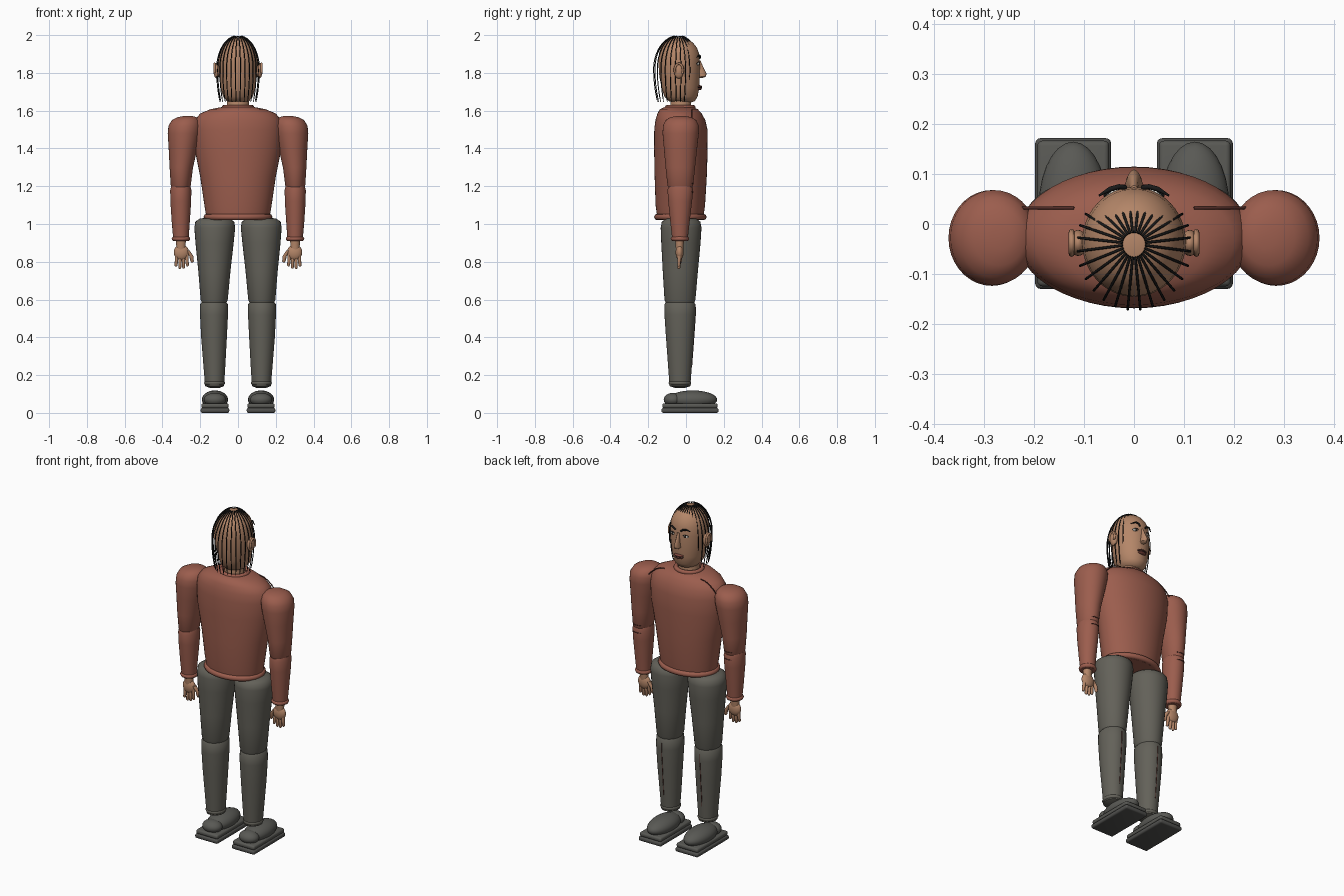
import bpy, bmesh, math
from mathutils import Vector

cube = bpy.data.objects.get("Cube")
if cube:
    bpy.data.objects.remove(cube)


def material(name, r, g, b):
    mat = bpy.data.materials.new(name)
    mat.use_nodes = True
    mat.diffuse_color = (r, g, b, 1)
    shader = next(n for n in mat.node_tree.nodes if n.type == 'BSDF_PRINCIPLED')
    shader.inputs["Base Color"].default_value = (r, g, b, 1)
    shader.inputs["Roughness"].default_value = 0.7
    return mat


SKIN = material("skin", .46, .24, .14)
SWEATER = material("brick knit", .33, .11, .075)
SEAM = material("dark seam", .08, .025, .02)
TROUSERS = material("grey cloth", .125, .12, .1)
SHOE = material("shoe grey", .1, .1, .09)
SOLE = material("sole grey", .08, .08, .075)
HAIR = material("black hair", .01, .01, .01)
LIPS = material("lip red", .2, .06, .045)
WHITE = material("eye white", .7, .68, .62)
IRIS = material("dark iris", .03, .02, .015)


def finish(bm, name, mat, angle=50):
    """Turn a bmesh into a smooth shaded object."""
    bmesh.ops.recalc_face_normals(bm, faces=bm.faces)
    mesh = bpy.data.meshes.new(name)
    bm.to_mesh(mesh)
    bm.free()
    mesh.materials.append(mat)
    obj = bpy.data.objects.new(name, mesh)
    bpy.context.collection.objects.link(obj)
    bpy.ops.object.select_all(action='DESELECT')
    obj.select_set(True)
    bpy.context.view_layer.objects.active = obj
    bpy.ops.object.shade_smooth_by_angle(angle=math.radians(angle))
    return obj


def loft(name, mat, rings, sides=36):
    """Skin a stack of ellipses given as z, centre x, centre y, radius x, radius y."""
    bm = bmesh.new()
    loops = []
    for z, cx, cy, rx, ry in rings:
        turns = [math.tau * i / sides for i in range(sides)]
        loops.append([bm.verts.new((cx + rx * math.cos(t), cy + ry * math.sin(t), z)) for t in turns])
    for low, high in zip(loops, loops[1:]):
        for i in range(sides):
            j = (i + 1) % sides
            bm.faces.new((low[i], low[j], high[j], high[i]))
    bm.faces.new(loops[0])
    bm.faces.new(loops[-1])
    return finish(bm, name, mat)


def ball(name, mat, centre, radii):
    bm = bmesh.new()
    bmesh.ops.create_uvsphere(bm, u_segments=28, v_segments=16, radius=1)
    bmesh.ops.scale(bm, vec=radii, verts=bm.verts)
    bmesh.ops.translate(bm, vec=centre, verts=bm.verts)
    return finish(bm, name, mat)


def slab(name, mat, centre, size, bevel):
    bm = bmesh.new()
    bmesh.ops.create_cube(bm, size=1)
    bmesh.ops.scale(bm, vec=size, verts=bm.verts)
    bmesh.ops.translate(bm, vec=centre, verts=bm.verts)
    bmesh.ops.bevel(bm, geom=bm.edges[:], offset=bevel, segments=3, profile=.5, affect='EDGES')
    return finish(bm, name, mat)


def tube(name, mat, paths, radius, cyclic=False, tip=1):
    """Round strands along one or more paths."""
    curve = bpy.data.curves.new(name, 'CURVE')
    curve.dimensions = '3D'
    curve.bevel_depth = radius
    curve.bevel_resolution = 2
    curve.use_fill_caps = True
    curve.materials.append(mat)
    for path in paths:
        spline = curve.splines.new('POLY')
        spline.points.add(len(path) - 1)
        spline.use_cyclic_u = cyclic
        spline.use_smooth = True
        for point, co in zip(spline.points, path):
            point.co = (*co, 1)
        spline.points[-1].radius = tip
    obj = bpy.data.objects.new(name, curve)
    bpy.context.collection.objects.link(obj)
    return obj


def oval(cx, cy, z, rx, ry, count=40):
    turns = [math.tau * i / count for i in range(count)]
    return [(cx + rx * math.cos(t), cy + ry * math.sin(t), z) for t in turns]


# Torso, hem and collar
loft("sweater_body", SWEATER, [
    (1.02, 0, -.03, .165, .12), (1.1, 0, -.03, .178, .131), (1.25, 0, -.028, .2, .138),
    (1.4, 0, -.027, .23, .142), (1.5, 0, -.027, .236, .141), (1.55, 0, -.03, .228, .132),
    (1.585, 0, -.034, .2, .117), (1.608, 0, -.038, .145, .1), (1.62, 0, -.04, .08, .07)], 48)
tube("sweater_hem", SWEATER, [oval(0, -.03, 1.037, .165, .122)], .017, True)
tube("collar", SWEATER, [oval(0, -.03, 1.618, .073, .068)], .013, True)

# Neck and head
loft("neck", SKIN, [(1.59, 0, -.028, .064, .06), (1.63, 0, -.028, .058, .055), (1.7, 0, -.028, .058, .055)])
loft("head", SKIN, [
    (1.642, 0, -.02, .03, .04), (1.65, 0, -.022, .058, .068), (1.675, 0, -.026, .079, .088),
    (1.72, 0, -.03, .091, .099), (1.78, 0, -.034, .1, .107), (1.85, 0, -.036, .104, .11),
    (1.9, 0, -.037, .1, .107), (1.935, 0, -.038, .087, .095), (1.962, 0, -.039, .067, .074),
    (1.98, 0, -.04, .042, .046), (1.987, 0, -.04, .02, .02)], 48)
loft("nose", SKIN, [
    (1.772, 0, .074, .008, .012), (1.78, 0, .08, .017, .024), (1.795, 0, .08, .015, .029),
    (1.825, 0, .074, .01, .02), (1.865, 0, .067, .008, .01)], 20)
ball("upper_lip", LIPS, (0, .068, 1.728), (.03, .016, .007))
ball("lower_lip", LIPS, (0, .067, 1.716), (.026, .017, .008))
tube("mouth_line", HAIR, [[(-.03, .064, 1.722), (-.015, .079, 1.722), (0, .084, 1.722),
                          (.015, .079, 1.722), (.03, .064, 1.722)]], .002)

# Hair strands sweep from the crown, short over the face and loose behind
strands = []
STRANDS = 28
for i in range(STRANDS):
    turn = math.tau * (i + .5) / STRANDS
    dx, dy = math.cos(turn), math.sin(turn)
    rx, ry = .114, (.113 if dy > 0 else .132)
    sweep = .42 if dy > .6 else (.72 if dy > .35 else 1)
    path = []
    for k in range(19):
        t = .08 + .92 * sweep * k / 18
        bend = min(t / .62, 1) * math.pi / 2
        drop = max(t - .62, 0) / .38
        reach = math.sin(bend) * (1 - .16 * drop * drop)
        path.append((rx * reach * dx, -.04 + ry * reach * dy, 1.82 + .178 * math.cos(bend) - .175 * drop))
    strands.append(path)
tube("hair_strands", HAIR, strands, .0026, tip=.5)

for side, label in ((-1, "right"), (1, "left")):
    # Face details and ears
    ball(label + "_eye", WHITE, (side * .042, .061, 1.848), (.017, .01, .008))
    ball(label + "_iris", IRIS, (side * .042, .068, 1.848), (.007, .005, .007))
    lid = [(side * x, y, z) for x, y, z in
           ((.024, .068, 1.85), (.033, .071, 1.857), (.045, .068, 1.858), (.06, .056, 1.849))]
    tube(label + "_eyelid", HAIR, [lid], .002)
    brow = [(side * x, y, z) for x, y, z in
            ((.017, .073, 1.878), (.03, .075, 1.889), (.048, .07, 1.893), (.07, .057, 1.882))]
    tube(label + "_eyebrow", HAIR, [brow], .005, tip=.4)
    ball(label + "_ear", SKIN, (side * .112, -.038, 1.812), (.018, .026, .042))
    rim = [(side * .125, -.038 + .022 * math.cos(a), 1.815 + .034 * math.sin(a))
           for a in (math.pi * k / 9 - .6 for k in range(13))]
    tube(label + "_ear_rim", SKIN, [rim], .006)

    # Sleeves and cuffs
    loft(label + "_upper_sleeve", SWEATER, [
        (1.19, side * .303, -.03, .045, .06), (1.205, side * .303, -.03, .053, .068),
        (1.3, side * .3, -.03, .062, .078), (1.4, side * .291, -.029, .076, .088),
        (1.48, side * .285, -.028, .087, .096), (1.52, side * .281, -.027, .087, .095),
        (1.55, side * .276, -.027, .074, .081), (1.565, side * .27, -.027, .052, .056),
        (1.572, side * .265, -.027, .022, .022)])
    loft(label + "_lower_sleeve", SWEATER, [
        (.91, side * .302, -.032, .04, .04), (1, side * .303, -.032, .047, .05),
        (1.12, side * .303, -.031, .055, .063), (1.18, side * .303, -.03, .056, .068),
        (1.2, side * .303, -.03, .051, .062), (1.207, side * .303, -.03, .035, .045)])
    tube(label + "_cuff", SWEATER, [oval(side * .302, -.032, .922, .036, .036)], .013, True)

    # Shoulder seam and elbow folds
    seam = [(side * (.12 + .11 * t), .032, 1.603 - .07 * t * t) for t in (0, .25, .5, .75, 1)]
    tube(label + "_shoulder_seam", SEAM, [seam], .003)
    folds = []
    for height in (1.17, 1.215):
        turns = [math.pi * (.35 + .05 * k) for k in range(7)]
        folds.append([(side * .303 + .054 * math.cos(a), -.03 + .069 * math.sin(a), height) for a in turns])
    tube(label + "_elbow_folds", SEAM, folds, .0022)

    # Hand
    loft(label + "_wrist", SKIN, [(.86, side * .302, -.034, .024, .019), (.92, side * .302, -.034, .026, .024)], 24)
    ball(label + "_palm", SKIN, (side * .3, -.034, .85), (.04, .021, .042))
    for finger, (x, tip) in enumerate(((.271, .776), (.289, .764), (.307, .763), (.325, .775))):
        spread = (x - .298) * .12
        loft(f"{label}_finger_{finger + 1}", SKIN, [
            (tip, side * (x + spread), -.038, .004, .004), (tip + .006, side * (x + spread), -.038, .008, .008),
            (tip + .04, side * x, -.036, .009, .01), (.84, side * x, -.034, .01, .012)], 16)
    loft(label + "_thumb", SKIN, [
        (.796, side * .243, -.03, .004, .004), (.803, side * .243, -.03, .009, .009),
        (.83, side * .247, -.031, .011, .011), (.86, side * .268, -.033, .012, .013)], 16)

    # Trouser leg
    loft(label + "_thigh", TROUSERS, [
        (.57, side * .126, -.032, .06, .07), (.6, side * .126, -.032, .072, .082),
        (.75, side * .125, -.03, .085, .093), (.9, side * .124, -.027, .101, .104),
        (.98, side * .123, -.026, .108, .108), (1.012, side * .123, -.026, .103, .102),
        (1.028, side * .123, -.026, .08, .08), (1.034, side * .123, -.026, .04, .04)])
    loft(label + "_shin", TROUSERS, [
        (.132, side * .124, -.032, .025, .025), (.142, side * .124, -.032, .05, .055),
        (.25, side * .125, -.032, .058, .063), (.4, side * .127, -.032, .068, .074),
        (.52, side * .127, -.032, .074, .082), (.575, side * .127, -.032, .073, .082),
        (.592, side * .127, -.032, .06, .07)])
    tube(label + "_trouser_cuff", TROUSERS, [oval(side * .124, -.032, .158, .044, .048)], .012, True)
    crease = [(side * .127, -.032 + ry, z) for z, ry in ((.24, .062), (.4, .074), (.52, .082), (.56, .082))]
    tube(label + "_trouser_crease", SEAM, [crease], .002)

    # Shoe
    slab(label + "_outsole", SOLE, (side * .122, .021, .013), (.152, .302, .026), .01)
    slab(label + "_midsole", SHOE, (side * .122, .021, .038), (.144, .292, .026), .01)
    ball(label + "_shoe_upper", SHOE, (side * .122, .035, .07), (.069, .13, .049))
    ball(label + "_shoe_heel", SHOE, (side * .122, -.068, .07), (.058, .05, .036))
